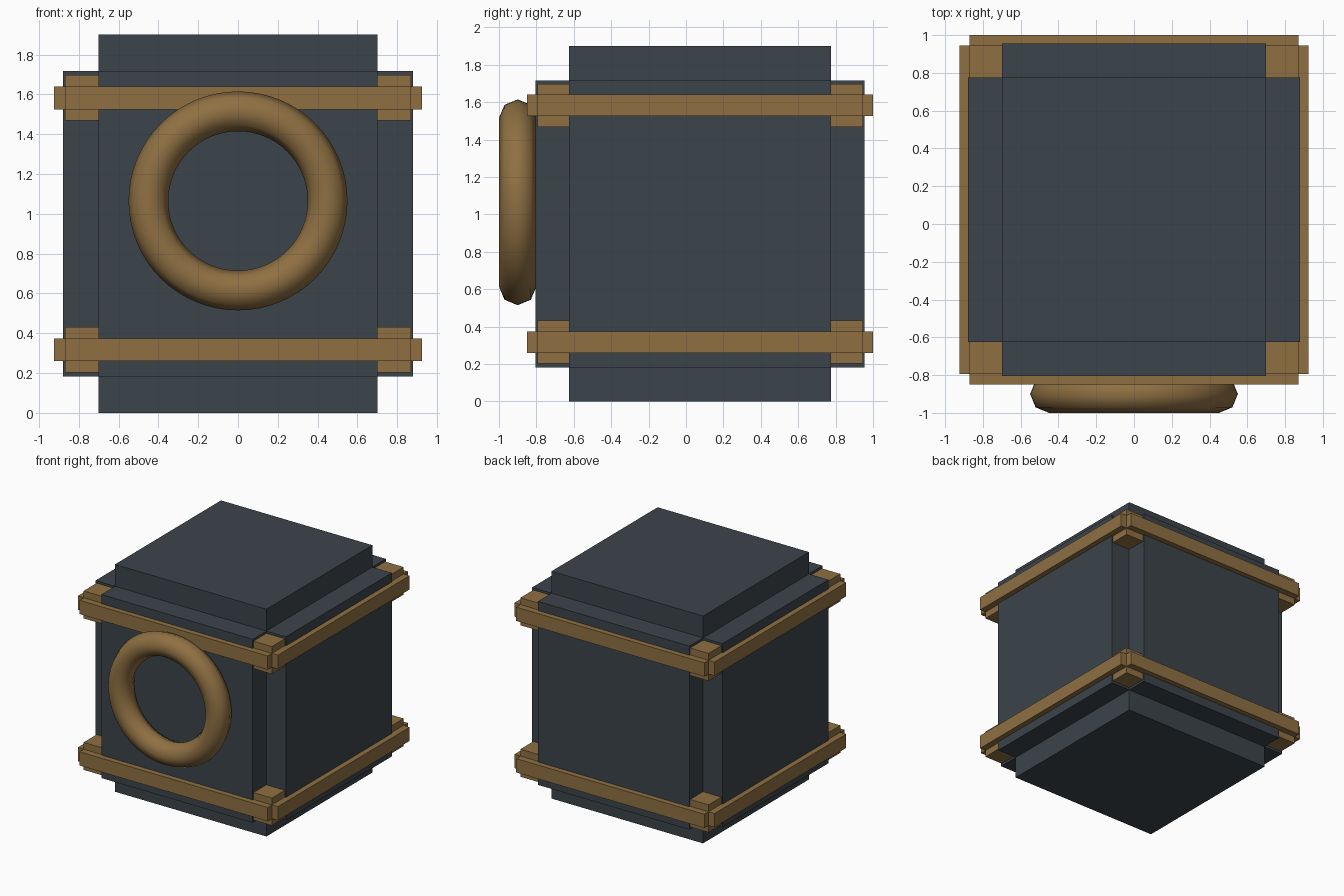
import bpy, bmesh, math

if "Cube" in bpy.data.objects:
    bpy.data.objects.remove(bpy.data.objects["Cube"])

CY, CZ = 0.075, 0.95  # centre of the box body


def material(name, rgb):
    m = bpy.data.materials.new(name)
    m.diffuse_color = (*rgb, 1)
    m.use_nodes = True
    m.node_tree.nodes["Principled BSDF"].inputs["Base Color"].default_value = m.diffuse_color
    return m


slate = material("slate", (0.045, 0.058, 0.070))
bronze = material("bronze", (0.275, 0.162, 0.055))


def box(name, centre, size, mat):
    bpy.ops.mesh.primitive_cube_add(size=1, location=centre)
    ob = bpy.context.object
    ob.name = name
    ob.scale = size
    bpy.ops.object.transform_apply(location=False, rotation=False, scale=True)
    ob.data.materials.append(mat)
    return ob


# Inner block showing at top and bottom
box("core_block", (0, CY, CZ), (1.40, 1.40, 1.90), slate)

# Side panels: a plus-shaped profile extruded upward, leaving notched corners
a, b = 0.70, 0.88
profile = [(b, -a), (b, a), (a, a), (a, b), (-a, b), (-a, a),
           (-b, a), (-b, -a), (-a, -a), (-a, -b), (a, -b), (a, -a)]
bm = bmesh.new()
face = bm.faces.new([bm.verts.new((x, y + CY, CZ - 0.767)) for x, y in profile])
top = bmesh.ops.extrude_face_region(bm, geom=[face])["geom"]
bmesh.ops.translate(bm, vec=(0, 0, 1.534),
                    verts=[v for v in top if isinstance(v, bmesh.types.BMVert)])
bmesh.ops.recalc_face_normals(bm, faces=bm.faces)
mesh = bpy.data.meshes.new("side_panels")
bm.to_mesh(mesh)
bm.free()
mesh.materials.append(slate)
bpy.context.collection.objects.link(bpy.data.objects.new("side_panels", mesh))

# Two bands, each with four bars and four corner blocks
for level, z in (("lower", CZ - 0.633), ("upper", CZ + 0.633)):
    for s, fb, lr in ((-1, "front", "left"), (1, "back", "right")):
        box(f"{level}_{fb}_bar", (0, CY + s * 0.875, z), (1.74, 0.10, 0.115), bronze)
        box(f"{level}_{lr}_bar", (s * 0.875, CY, z), (0.10, 1.74, 0.115), bronze)
        for t in (-1, 1):
            box(f"{level}_corner_block", (s * 0.755, CY + t * 0.755, z),
                (0.23, 0.23, 0.23), bronze)

# Ring on the front
bpy.ops.mesh.primitive_torus_add(major_radius=0.45, minor_radius=0.10,
                                 major_segments=64, minor_segments=8,
                                 location=(0, -0.90, 1.065),
                                 rotation=(math.pi / 2, 0, 0))
ring = bpy.context.object
ring.name = "front_ring"
ring.data.materials.append(bronze)
bpy.ops.object.shade_smooth()
